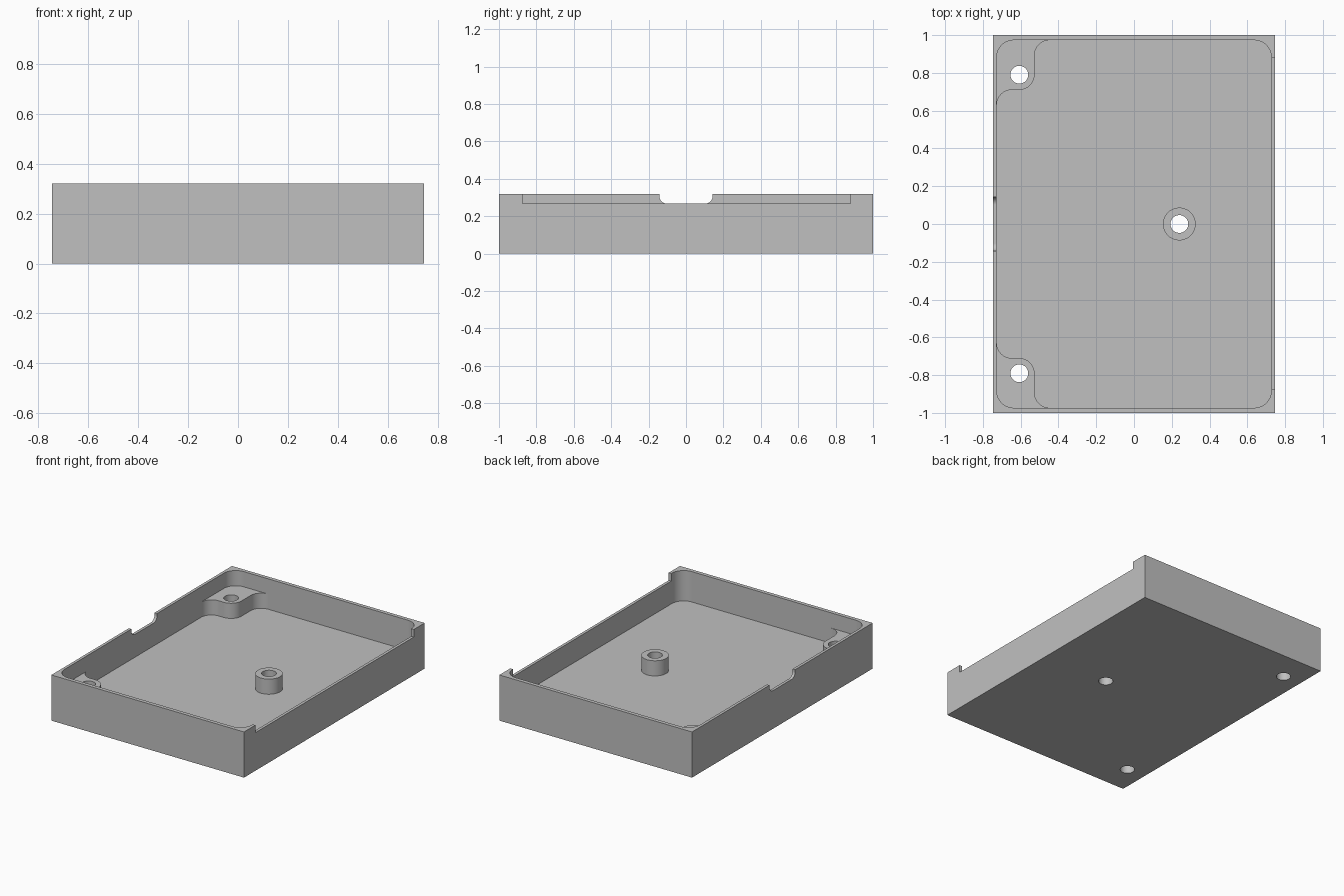
import bpy
import bmesh
import math

cube = bpy.data.objects.get("Cube")
if cube:
    bpy.data.objects.remove(cube, do_unlink=True)

# Main dimensions
HX, HY, HEIGHT = 0.7467, 1.0, 0.32
IX, IY = 0.7267, 0.9733
FLOOR, BOSS_TOP, SILL = 0.107, 0.2133, 0.267
OVER = 0.4

grey = bpy.data.materials.new("plain grey")
grey.use_nodes = True
colour = (0.53, 0.53, 0.53, 1)
grey.diffuse_color = colour
grey.node_tree.nodes["Principled BSDF"].inputs["Base Color"].default_value = colour


def arc(cx, cy, r, start, end, steps=12):
    """Points on an arc, angles in degrees."""
    angles = [math.radians(start + (end - start) * i / steps) for i in range(steps + 1)]
    return [(cx + r * math.cos(a), cy + r * math.sin(a)) for a in angles]


def prism(name, outline, low, high, along_x=False):
    """Extrude a closed outline along z, or a (y, z) outline along x."""
    bm = bmesh.new()
    verts = [bm.verts.new((low, a, b) if along_x else (a, b, low)) for a, b in outline]
    face = bm.faces.new(verts)
    moved = bmesh.ops.extrude_face_region(bm, geom=[face])["geom"]
    step = (high - low, 0, 0) if along_x else (0, 0, high - low)
    bmesh.ops.translate(bm, vec=step, verts=[g for g in moved if isinstance(g, bmesh.types.BMVert)])
    bmesh.ops.recalc_face_normals(bm, faces=bm.faces[:])
    mesh = bpy.data.meshes.new(name)
    bm.to_mesh(mesh)
    bm.free()
    mesh.materials.append(grey)
    obj = bpy.data.objects.new(name, mesh)
    bpy.context.collection.objects.link(obj)
    return obj


def rectangle(x0, y0, x1, y1):
    return [(x0, y0), (x1, y0), (x1, y1), (x0, y1)]


def circle(x, y, r):
    return arc(x, y, r, 0, 360, 48)[:-1]


def combine(target, tool, operation):
    """Apply a boolean and discard the tool."""
    mod = target.modifiers.new(operation, "BOOLEAN")
    mod.operation = operation
    mod.solver = "EXACT"
    mod.object = tool
    bpy.context.view_layer.objects.active = target
    bpy.ops.object.modifier_apply(modifier=mod.name)
    bpy.data.objects.remove(tool, do_unlink=True)


# Outer block hollowed by a round-cornered cavity
tray = prism("tray", rectangle(-HX, -HY, HX, HY), 0, HEIGHT)
R = 0.09
cx, cy = IX - R, IY - R
cavity = (arc(cx, cy, R, 0, 90) + arc(-cx, cy, R, 90, 180)
          + arc(-cx, -cy, R, 180, 270) + arc(cx, -cy, R, 270, 360))
combine(tray, prism("cavity", cavity, FLOOR, OVER), "DIFFERENCE")

# Corner screw bosses, blended into the walls with fillets
F, W, L = 0.08, 0.2, 0.263
boss = ([(-0.01, -0.01), (W + F, -0.01)] + arc(W + F, F, F, -90, -180)
        + arc(W - F, L - F, F, 0, 90) + arc(F, L + F, F, -90, -180)
        + [(-0.01, L + F)])
for side in (1, -1):
    outline = [(u - IX, side * (IY - v)) for u, v in boss]
    combine(tray, prism("corner_boss", outline, FLOOR / 2, BOSS_TOP), "UNION")

# Free-standing post
POST_X = 0.24
combine(tray, prism("post", circle(POST_X, 0, 0.0867), FLOOR / 2, BOSS_TOP), "UNION")

# Screw holes through the floor
BOSS_X, BOSS_Y = F + 0.527, IY - L + F
for x, y in ((POST_X, 0), (-BOSS_X, BOSS_Y), (-BOSS_X, -BOSS_Y)):
    combine(tray, prism("hole", circle(x, y, 0.047), -0.1, OVER), "DIFFERENCE")

# Long lowered stretch of the left wall
combine(tray, prism("lowered_wall", rectangle(-0.875, SILL, 0.88, OVER), 0.7, 0.8, True),
        "DIFFERENCE")

# Round-bottomed cable notch in the right wall
N, C = 0.142, 0.04
notch = ([(-N, OVER)] + arc(C - N, SILL + C, C, 180, 270)
         + arc(N - C, SILL + C, C, 270, 360) + [(N, OVER)])
combine(tray, prism("cable_notch", notch, -0.8, -0.7, True), "DIFFERENCE")

# Smooth curves with crisp edges and flat walls
bpy.ops.object.select_all(action="DESELECT")
tray.select_set(True)
bpy.context.view_layer.objects.active = tray
bpy.ops.object.shade_smooth_by_angle(angle=math.radians(30))
weighted = tray.modifiers.new("flat_walls", "WEIGHTED_NORMAL")
weighted.keep_sharp = True
